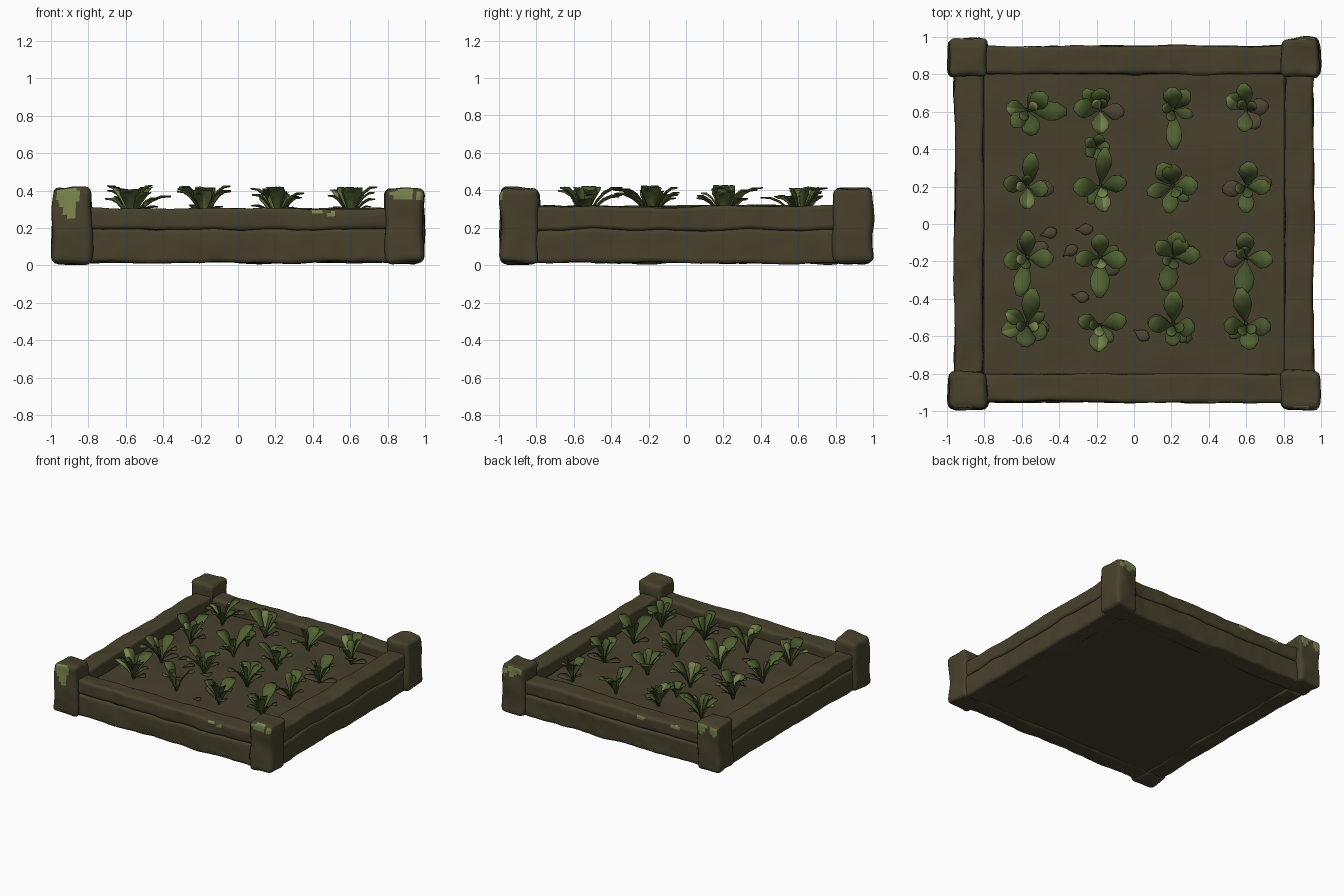
import bpy, bmesh, math, random
from mathutils import Vector, noise

random.seed(4)
if "Cube" in bpy.data.objects:
    bpy.data.objects.remove(bpy.data.objects["Cube"])


def material(name, rgb):
    mat = bpy.data.materials.new(name)
    mat.use_nodes = True
    mat.diffuse_color = (*rgb, 1)
    mat.node_tree.nodes["Principled BSDF"].inputs["Base Color"].default_value = (*rgb, 1)
    return mat


WOOD = material("weathered wood", (0.063, 0.053, 0.025))
MOSS = material("light moss", (0.19, 0.23, 0.075))
SOIL = material("soil", (0.063, 0.051, 0.026))
DARK = material("dark crack", (0.012, 0.010, 0.006))
LEAF = material("leaf green", (0.080, 0.120, 0.030))
DEEP = material("deep leaf green", (0.060, 0.090, 0.024))
WILT = material("wilted leaf", (0.073, 0.059, 0.033))

# Moss spots on the front (-1) and back (1) faces: side, x, z, half width, half height
MOSS_SPOTS = [
    (-1, -0.91, 0.37, 0.055, 0.04), (-1, -0.90, 0.31, 0.04, 0.045),
    (-1, 0.88, 0.375, 0.045, 0.035), (-1, 0.97, 0.38, 0.02, 0.03),
    (-1, 0.43, 0.285, 0.03, 0.015), (-1, 0.50, 0.265, 0.025, 0.02),
    (1, -0.84, 0.35, 0.035, 0.06), (1, -0.94, 0.35, 0.03, 0.05),
    (1, 0.86, 0.375, 0.05, 0.035), (1, 0.95, 0.36, 0.025, 0.03),
    (1, -0.25, 0.28, 0.05, 0.015), (1, -0.57, 0.275, 0.045, 0.02),
]


def is_mossy(c, normal):
    if abs(normal.y) < 0.7 or normal.y * c.y < 0:
        return False
    ragged = 1 + 0.8 * noise.noise(c * 14)
    return any(side * c.y > 0 and math.hypot((c.x - x) / w, (c.z - z) / h) < ragged
               for side, x, z, w, h in MOSS_SPOTS)


def finish(bm, name, mats, angle=40):
    mesh = bpy.data.meshes.new(name)
    bm.to_mesh(mesh)
    bm.free()
    for mat in mats:
        mesh.materials.append(mat)
    for poly in mesh.polygons:
        poly.use_smooth = True
    mesh.set_sharp_from_angle(angle=math.radians(angle))
    obj = bpy.data.objects.new(name, mesh)
    bpy.context.collection.objects.link(obj)
    return obj


def box(size, loc):
    bm = bmesh.new()
    bmesh.ops.create_cube(bm, size=1)
    for v in bm.verts:
        v.co = Vector(a * b for a, b in zip(v.co, size)) + Vector(loc)
    return bm


def hewn_block(name, size, loc, bevel, amp, freq):
    """Rounded timber, sliced finely, roughened and spotted with moss."""
    bm = box(size, loc)
    bmesh.ops.bevel(bm, geom=bm.edges[:], offset=bevel, segments=3,
                    profile=0.5, affect='EDGES')
    for axis in range(3):
        count = max(2, round(size[axis] / 0.02))
        normal = Vector([float(axis == k) for k in range(3)])
        for i in range(1, count):
            point = Vector(loc) + normal * size[axis] * (i / count - 0.5)
            bmesh.ops.bisect_plane(bm, geom=bm.verts[:] + bm.edges[:] + bm.faces[:],
                                   plane_co=point, plane_no=normal)
    for v in bm.verts:
        v.co += noise.noise_vector(v.co * freq) * amp + noise.noise_vector(v.co * 13) * 0.004
        v.co.z = max(v.co.z, 0)
    bm.normal_update()
    for f in bm.faces:
        f.material_index = int(is_mossy(f.calc_center_median(), f.normal))
    return finish(bm, name, [WOOD, MOSS])


# Corner posts
for sx, side in ((-1, "right"), (1, "left")):
    for sy, end in ((-1, "front"), (1, "back")):
        hewn_block(f"{end}_{side}_post", (0.205, 0.205, 0.4),
                   (0.888 * sx, 0.888 * sy, 0.213), 0.035, 0.016, 6)

# Two stacked beams on each side, with a dark core showing in the joint
for sign, across, along in ((-1, "front", "right"), (1, "back", "left")):
    for level, z, h, rise in (("lower", 0.103, 0.175, 0), ("upper", 0.246, 0.112, 0.007)):
        hewn_block(f"{across}_{level}_beam", (1.64, 0.15, h),
                   (0, 0.877 * sign, z), 0.02, 0.012, 4.5)
        hewn_block(f"{along}_{level}_beam", (0.155, 1.64, h + 2 * rise),
                   (0.883 * sign, 0, z + rise), 0.02, 0.012, 4.5)
    finish(box((1.6, 0.11, 0.08), (0, 0.877 * sign, 0.19)), f"{across}_joint_core", [DARK])
    finish(box((0.11, 1.6, 0.08), (0.883 * sign, 0, 0.19)), f"{along}_joint_core", [DARK])

# Closed underside
finish(box((1.7, 1.7, 0.1), (0, 0, 0.072)), "bottom_board", [WOOD])


# Uneven soil, sunk below the timber, with a dark rim
def ground(x, y):
    return 0.218 + 0.014 * noise.noise(Vector((x * 4, y * 4, 1)))


bm = bmesh.new()
bmesh.ops.create_grid(bm, x_segments=54, y_segments=54, size=0.83)
for v in bm.verts:
    v.co.z = ground(v.co.x, v.co.y)
for f in bm.faces:
    c = f.calc_center_median()
    f.material_index = int(max(abs(c.x), abs(c.y)) > 0.79)
finish(bm, "soil_bed", [SOIL, DARK])


def add_leaf(bm, x, y, angle, length, width, rise, mat, mat_half=None):
    """Spoon-shaped leaf with an upright stem, flaring outward, creased in the middle."""
    out = Vector((math.cos(angle), math.sin(angle), 0))
    across = Vector((-out.y, out.x, 0))
    root = Vector((x, y, ground(x, y) + 0.004))
    rows = []
    for i, w in enumerate((0.14, 0.2, 0.65, 1, 0.9, 0.3)):
        t = i / 5
        mid = root + out * length * t ** 1.25
        mid.z += rise * math.sin(t * math.pi * 0.52)
        lift = Vector((0, 0, 0.2 * width * w))
        rows.append([bm.verts.new(mid + across * s * w * width + lift * abs(s))
                     for s in (-1, 0, 1)])
    for a, b in zip(rows, rows[1:]):
        for k in range(2):
            f = bm.faces.new((a[k], b[k], b[k + 1], a[k + 1]))
            f.material_index = mat_half if k and mat_half is not None else mat


def finish_plant(bm, name):
    obj = finish(bm, name, [LEAF, DEEP, MOSS, WILT], 50)
    thick = obj.modifiers.new("leaf thickness", 'SOLIDIFY')
    thick.thickness = 0.005


# Leaf headings per plant: lower case is a low wilted leaf,
# + is a long leaf, * is a leaf with one pale half
COMPASS = ["e", "ne", "n", "nw", "w", "sw", "s", "se"]
ROWS = [
    (0.61, ["W* E+ SW S NE", "N W S* NW e", "N S+ NE", "N NW* S e se"]),
    (0.20, ["N+ E W S* e", "N+ W S* E", "N W S E NW", "N E S w e"]),
    (-0.18, ["N W S+ E ne", "N E W S+ se", "N NW NE S+ E", "N E w S+"]),
    (-0.54, ["N+ NW* W* S e SE", "W S* E", "N+ W S E se w", "N+ E W S"]),
]
COLUMNS = (-0.57, -0.18, 0.21, 0.60)

for r, (y, plants) in enumerate(ROWS):
    for c, (x, headings) in enumerate(zip(COLUMNS, plants)):
        bm = bmesh.new()
        for word in headings.split():
            angle = COMPASS.index(word.strip("+*").lower()) * math.pi / 4
            angle += random.uniform(-0.25, 0.25)
            length = random.uniform(0.11, 0.145) + 0.07 * word.endswith("+")
            if word.islower():
                add_leaf(bm, x, y, angle, length, 0.045, random.uniform(0.03, 0.1), 3)
            else:
                shade = random.choices((0, 1), (3, 1))[0]
                add_leaf(bm, x, y, angle, length, random.uniform(0.042, 0.054),
                         random.uniform(0.13, 0.2), shade, 2 if "*" in word else None)
        # Short upright heart leaves, pale in the right-hand columns, and one low leaf
        for shade in (2 if c < 2 else 0, 1):
            add_leaf(bm, x, y, random.uniform(0, math.tau), 0.06, 0.028,
                     random.uniform(0.15, 0.2), shade)
        add_leaf(bm, x, y, random.uniform(0, math.tau), 0.11, 0.03, 0.09, 1)
        finish_plant(bm, f"plant_row{r + 1}_{c + 1}")

# Stray sprout and fallen leaves
bm = bmesh.new()
for k in range(5):
    add_leaf(bm, -0.2, 0.41, k * math.tau / 5, 0.07, 0.032, 0.1, k % 2)
finish_plant(bm, "small_sprout")
bm = bmesh.new()
for x, y in ((-0.31, -0.03), (-0.38, -0.17), (-0.33, -0.38), (0.0, -0.57), (-0.5, -0.06)):
    add_leaf(bm, x, y, random.uniform(-0.6, 0.6), 0.09, 0.03, 0.02, 3)
finish_plant(bm, "fallen_leaves")
